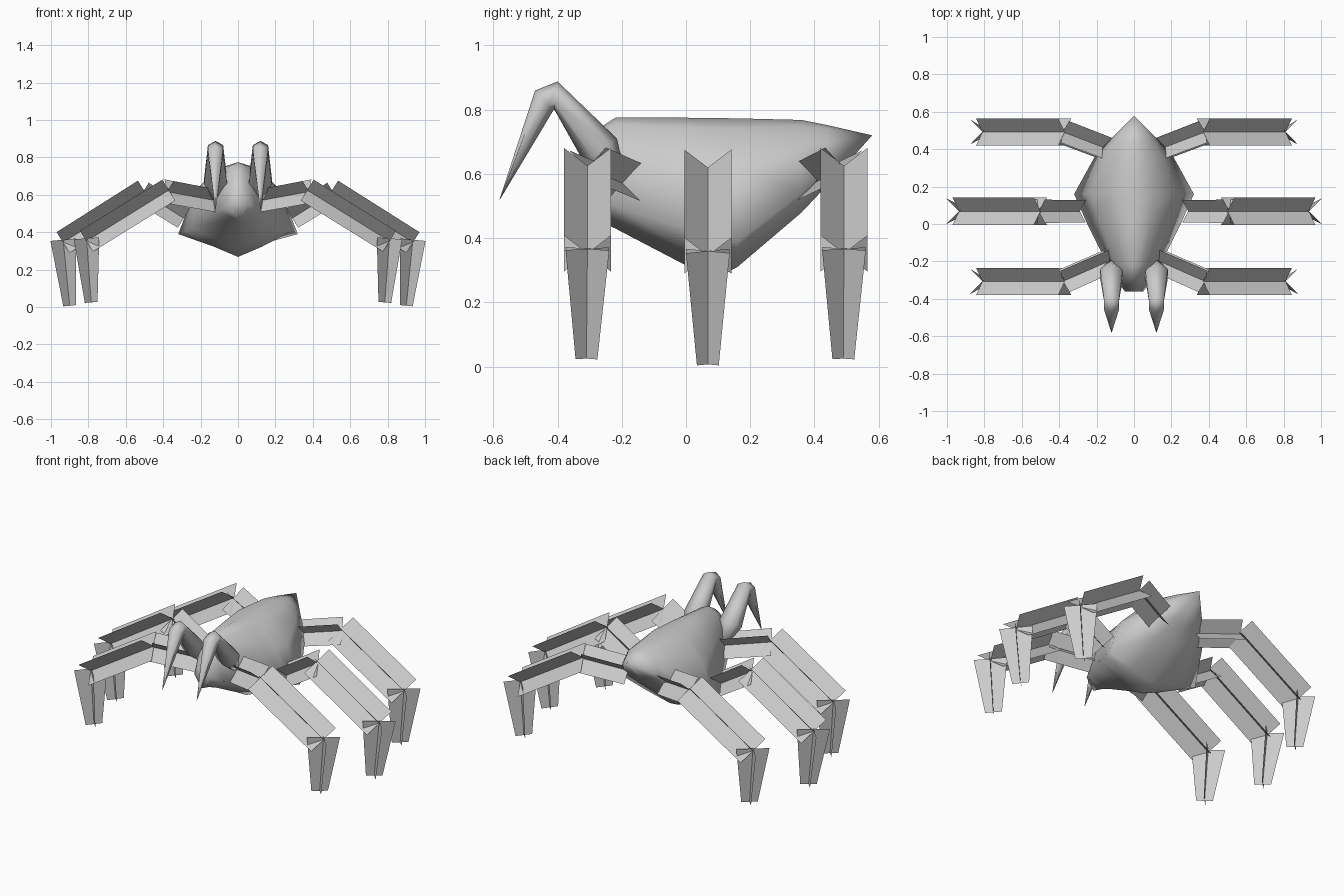
import bpy, bmesh, math
from mathutils import Vector

old = bpy.data.objects.get("Cube")
if old:
    bpy.data.objects.remove(old, do_unlink=True)

grey = bpy.data.materials.new("plain_grey")
grey.diffuse_color = (0.6, 0.6, 0.6, 1)
grey.use_nodes = True
grey.node_tree.nodes["Principled BSDF"].inputs["Base Color"].default_value = (0.6, 0.6, 0.6, 1)


def make_object(name, bm, smooth=None):
    mesh = bpy.data.meshes.new(name)
    bm.to_mesh(mesh)
    bm.free()
    mesh.materials.append(grey)
    obj = bpy.data.objects.new(name, mesh)
    bpy.context.collection.objects.link(obj)
    if smooth:
        bpy.ops.object.select_all(action='DESELECT')
        obj.select_set(True)
        bpy.context.view_layer.objects.active = obj
        bpy.ops.object.shade_smooth_by_angle(angle=math.radians(smooth))
    return obj


def loft(rings):
    """Skin closed rings of points and cap both ends."""
    bm = bmesh.new()
    loops = [[bm.verts.new(p) for p in ring] for ring in rings]
    for a, b in zip(loops, loops[1:]):
        n = len(a)
        for i in range(n):
            j = (i + 1) % n
            bm.faces.new((a[i], a[j], b[j], b[i]))
    bm.faces.new(loops[0])
    bm.faces.new(loops[-1])
    bmesh.ops.remove_doubles(bm, verts=bm.verts, dist=0.0005)
    bmesh.ops.recalc_face_normals(bm, faces=bm.faces)
    return bm


# Body: stations of y, half width, height of widest point, top, bottom
stations = [
    (-0.36, 0.05, 0.55, 0.61, 0.48),
    (-0.29, 0.10, 0.52, 0.73, 0.46),
    (-0.22, 0.14, 0.50, 0.775, 0.43),
    (0.00, 0.25, 0.43, 0.775, 0.315),
    (0.08, 0.285, 0.405, 0.774, 0.268),
    (0.16, 0.32, 0.39, 0.773, 0.31),
    (0.36, 0.21, 0.54, 0.768, 0.48),
    (0.44, 0.14, 0.615, 0.752, 0.565),
    (0.58, 0.0, 0.72, 0.72, 0.72),
]
rings = []
for y, w, zw, top, bottom in stations:
    half = [(0.34, zw + 0.92 * (top - zw)), (0.72, zw + 0.6 * (top - zw)),
            (1.0, zw), (0.45, zw + 0.6 * (bottom - zw))]
    ring = [(0, y, top)] + [(w * f, y, z) for f, z in half] + [(0, y, bottom)]
    ring += [(-w * f, y, z) for f, z in reversed(half)]
    rings.append(ring)
make_object("body", loft(rings), 110)

# Fangs: each station is outer edge (y, z), inner edge (y, z), half width
fang = [
    ((-0.19, 0.60), (-0.22, 0.57), 0.02),
    ((-0.215, 0.71), (-0.32, 0.64), 0.07),
    ((-0.40, 0.888), (-0.41, 0.80), 0.047),
    ((-0.47, 0.86), (-0.413, 0.798), 0.047),
    ((-0.581, 0.52), (-0.579, 0.521), 0.001),
]
for side, label in ((1, "left"), (-1, "right")):
    rings = []
    for outer, inner, w in fang:
        o, i = Vector((0, *outer)), Vector((0, *inner))
        mid, arm = (o + i) / 2, (o - i) / 2
        rings.append([mid + arm * math.cos(t) + Vector((side * 0.12 + w * math.sin(t), 0, 0))
                      for t in (k * math.tau / 6 for k in range(6))])
    make_object(f"fang_{label}", loft(rings), 70)


def crossed_plates(bm, start, end, r0, r1, depth=1.0):
    """Two plates crossing along the axis; depth scales the upright half size."""
    a, b = Vector(start), Vector(end)
    d = (b - a).normalized()
    u = Vector((0, 1, 0))
    u = (u - d * u.dot(d)).normalized()
    v = d.cross(u) * depth
    for diag in (u + v, u - v):
        corners = (a + diag * r0, a - diag * r0, b - diag * r1, b + diag * r1)
        bm.faces.new([bm.verts.new(c) for c in corners])


# Legs: hip, knee, ankle and foot joints on the left side, mirrored to the right
legs = {
    "front": [(0.125, -0.195, 0.57), (0.38, -0.307, 0.617), (0.81, -0.307, 0.352), (0.785, -0.31, 0.025)],
    "middle": [(0.29, 0.068, 0.475), (0.51, 0.068, 0.612), (0.935, 0.068, 0.345), (0.90, 0.068, 0.007)],
    "back": [(0.125, 0.395, 0.57), (0.38, 0.492, 0.617), (0.81, 0.492, 0.352), (0.785, 0.49, 0.025)],
}
for name, (hip, knee, ankle, foot) in legs.items():
    for side, label in ((1, "left"), (-1, "right")):
        def flip(p, dx=0, dz=0):
            return (side * (p[0] + dx), p[1], p[2] + dz)
        bm = bmesh.new()
        crossed_plates(bm, flip(hip), flip(knee), 0.06, 0.062)
        crossed_plates(bm, flip(knee, -0.01, 0.008), flip(ankle), 0.073, 0.073, 0.9)
        crossed_plates(bm, flip(ankle, 0.0, 0.015), flip(foot), 0.068, 0.034)
        make_object(f"{name}_leg_{label}", bm)
